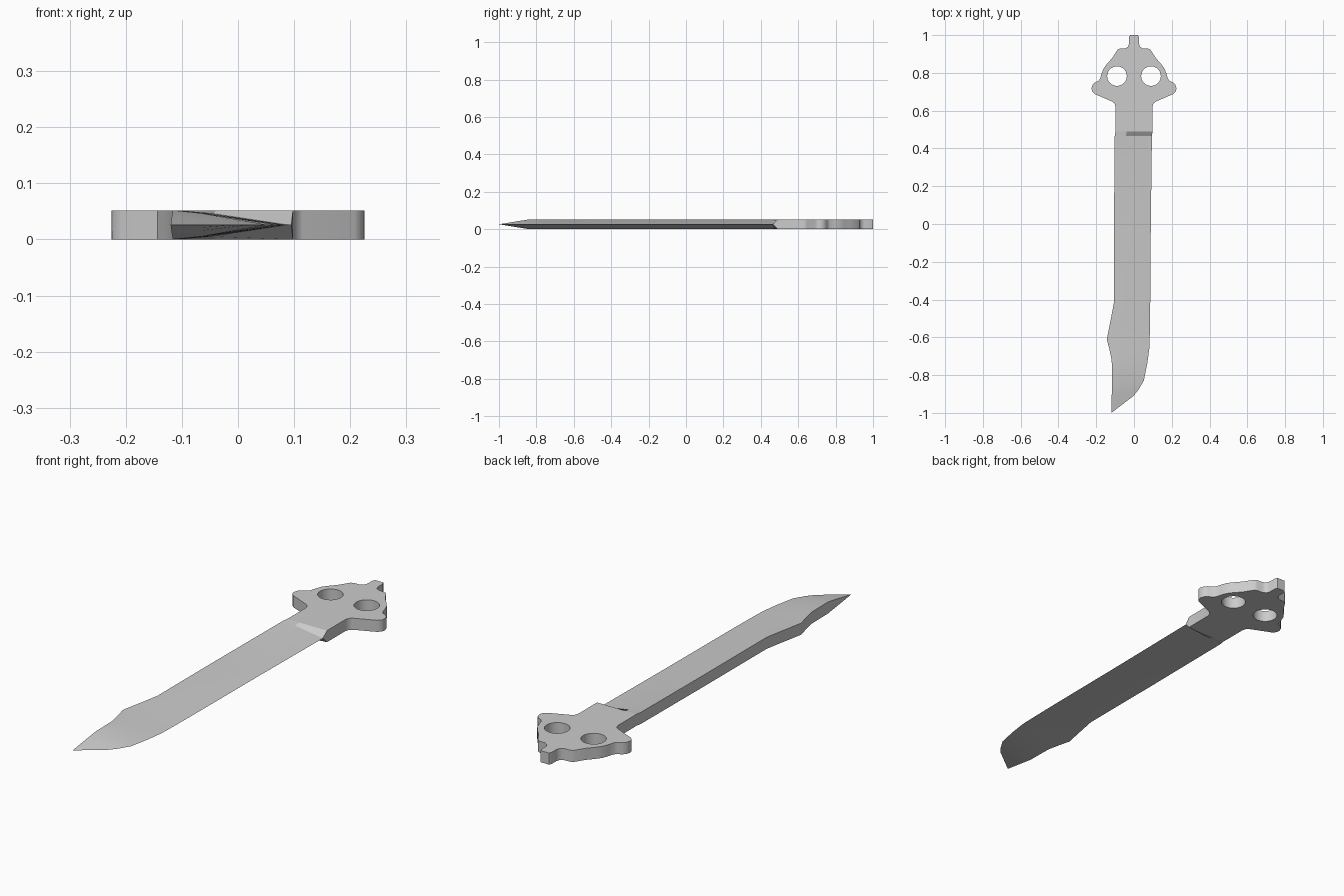
import bpy, bmesh, math

cube = bpy.data.objects.get("Cube")
if cube:
    bpy.data.objects.remove(cube)

HALF = 0.026       # half the thickness
JOIN = 0.49        # where the grip ends and the blade begins

steel = bpy.data.materials.new("grey_steel")
steel.use_nodes = True
steel.diffuse_color = (0.6, 0.6, 0.6, 1)
steel.node_tree.nodes["Principled BSDF"].inputs["Base Color"].default_value = (0.6, 0.6, 0.6, 1)


def finish(obj, angle):
    bpy.ops.object.select_all(action="DESELECT")
    obj.select_set(True)
    bpy.context.view_layer.objects.active = obj
    if obj.type == "CURVE":
        bpy.ops.object.convert(target="MESH")
    obj.data.materials.clear()
    obj.data.materials.append(steel)
    bpy.ops.object.shade_smooth_by_angle(angle=math.radians(angle))


def add_spline(curve, points):
    spline = curve.splines.new("POLY")
    spline.points.add(len(points) - 1)
    for p, (x, y) in zip(spline.points, points):
        p.co = (x, y, 0, 1)
    spline.use_cyclic_u = True


# Handle: mirrored outline with two round holes, extruded
half_outline = [(0.02, 1.0), (0.026, 0.99), (0.026, 0.955), (0.032, 0.938), (0.047, 0.929),
                (0.075, 0.928), (0.088, 0.922), (0.116, 0.878), (0.145, 0.845), (0.162, 0.822),
                (0.172, 0.795), (0.18, 0.768), (0.19, 0.757), (0.206, 0.75), (0.219, 0.737),
                (0.225, 0.718), (0.222, 0.702), (0.208, 0.688), (0.115, 0.648),
                (0.103, 0.638), (0.098, 0.62), (0.098, JOIN)]
curve = bpy.data.curves.new("handle", "CURVE")
curve.dimensions = "2D"
curve.fill_mode = "BOTH"
curve.extrude = HALF
add_spline(curve, half_outline + [(-x, y) for x, y in reversed(half_outline)])
for side in (-1, 1):
    turns = [math.tau * i / 32 for i in range(32)]
    add_spline(curve, [(side * 0.09 + 0.052 * math.cos(a), 0.783 + 0.052 * math.sin(a)) for a in turns])
handle = bpy.data.objects.new("handle", curve)
handle.location.z = HALF
bpy.context.collection.objects.link(handle)
finish(handle, 40)

# Blade: thick spine on one side, sharp edge on the other
# Each station: y at spine, spine x, y at edge, edge x, half thickness at edge
stations = [(JOIN, -0.098, JOIN, 0.098, HALF), (0.465, -0.102, 0.465, 0.095, 0),
            (0, -0.106, 0, 0.089, 0), (-0.42, -0.107, -0.42, 0.086, 0),
            (-0.5, -0.122, -0.5, 0.085, 0), (-0.61, -0.144, -0.61, 0.083, 0),
            (-0.66, -0.131, -0.66, 0.081, 0), (-0.72, -0.118, -0.74, 0.07, 0),
            (-0.84, -0.116, -0.83, 0.052, 0), (-0.91, -0.118, -0.88, 0.022, 0),
            (-0.95, -0.119, -0.912, -0.005, 0), (-1.0, -0.12, -1.0, -0.12, 0)]
bm = bmesh.new()
rings = []
for sy, sx, ey, ex, edge in stations:
    back = HALF * min(1, (sy + 1) / 0.16)
    mid = 0.3
    mx, my = sx + (ex - sx) * mid, sy + (ey - sy) * mid
    ridge = back + (edge - back) * 0.2
    section = [(sx, sy, back), (mx, my, ridge), (ex, ey, edge),
               (ex, ey, -edge), (mx, my, -ridge), (sx, sy, -back)]
    rings.append([bm.verts.new((x, y, HALF + h)) for x, y, h in section])
for a, b in zip(rings, rings[1:]):
    for i in range(6):
        j = (i + 1) % 6
        bm.faces.new((a[i], a[j], b[j], b[i]))
bm.faces.new(rings[0])
bmesh.ops.remove_doubles(bm, verts=bm.verts, dist=0.0001)
bmesh.ops.recalc_face_normals(bm, faces=bm.faces)
mesh = bpy.data.meshes.new("blade")
bm.to_mesh(mesh)
bm.free()
blade = bpy.data.objects.new("blade", mesh)
bpy.context.collection.objects.link(blade)
finish(blade, 25)
